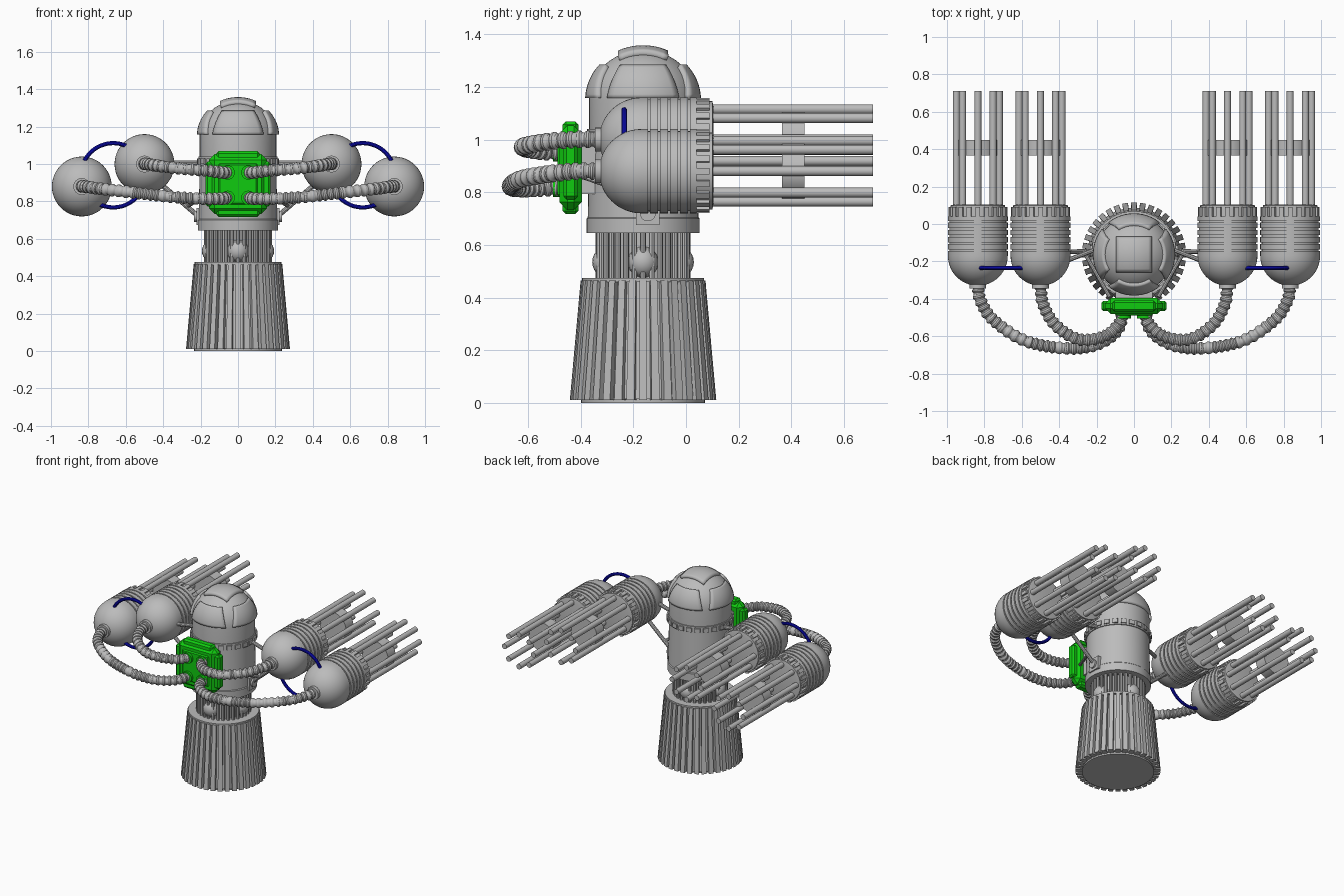
import bpy, bmesh, math
from math import sin, cos, pi, radians, sqrt
from mathutils import Vector, Matrix

if "Cube" in bpy.data.objects:
    bpy.data.objects.remove(bpy.data.objects["Cube"])

CY = -0.163                                   # tower axis
TOWER = Matrix.Translation((0, CY, 0))


def material(name, col):
    m = bpy.data.materials.new(name)
    m.use_nodes = True
    m.diffuse_color = (*col, 1)
    m.node_tree.nodes["Principled BSDF"].inputs["Base Color"].default_value = (*col, 1)
    return m


GRAY = material("metal gray", (0.5, 0.5, 0.5))
GREEN = material("bright green", (0.005, 0.6, 0.005))
BLUE = material("deep blue", (0.004, 0.004, 0.55))


def finish(name, bm, mat=GRAY, matrix=Matrix(), angle=35, solid=0):
    bmesh.ops.recalc_face_normals(bm, faces=bm.faces)
    me = bpy.data.meshes.new(name)
    bm.to_mesh(me)
    bm.free()
    me.materials.append(mat)
    ob = bpy.data.objects.new(name, me)
    bpy.context.collection.objects.link(ob)
    ob.matrix_world = matrix
    if solid:
        mod = ob.modifiers.new("thickness", 'SOLIDIFY')
        mod.thickness, mod.offset = solid, 0
    bpy.ops.object.select_all(action='DESELECT')
    ob.select_set(True)
    bpy.context.view_layer.objects.active = ob
    bpy.ops.object.shade_smooth_by_angle(angle=radians(angle))
    return ob


def lathe(bm, profile, n=48):
    """Revolve (radius, height) points around z."""
    verts = [bm.verts.new((r, 0, z)) for r, z in profile]
    edges = [bm.edges.new(p) for p in zip(verts, verts[1:])]
    bmesh.ops.spin(bm, geom=verts + edges, cent=(0, 0, 0), axis=(0, 0, 1),
                   angle=2 * pi, steps=n, use_duplicate=False)
    bmesh.ops.remove_doubles(bm, verts=bm.verts, dist=1e-5)


def add_box(bm, size, loc, turn=0, bevel=0):
    """Box placed at loc, then turned around z."""
    m = Matrix.Rotation(turn, 4, 'Z') @ Matrix.Translation(loc) @ Matrix.Diagonal((*size, 1))
    vs = bmesh.ops.create_cube(bm, size=1, matrix=m)["verts"]
    if bevel:
        edges = list({e for v in vs for e in v.link_edges})
        bmesh.ops.bevel(bm, geom=edges, offset=bevel, segments=1, affect='EDGES')
    return vs


def add_rod(bm, a, b, r, n=10):
    a, b = Vector(a), Vector(b)
    d = b - a
    m = Matrix.Translation((a + b) / 2) @ d.to_track_quat('Z', 'Y').to_matrix().to_4x4()
    bmesh.ops.create_cone(bm, cap_ends=True, segments=n, radius1=r, radius2=r,
                          depth=d.length, matrix=m)


def ring(n):
    return [2 * pi * i / n for i in range(n)]


# Ribbed base with tapered radial fins
bm = bmesh.new()
lathe(bm, [(0, 0), (0.235, 0), (0.235, 0.015), (0.25, 0.015), (0.215, 0.46),
           (0.232, 0.46), (0.232, 0.475), (0, 0.475)])
for a in ring(36):
    for v in add_box(bm, (0.08, 0.031, 0.455), (0.238, 0, 0.238), a):
        if v.co.z > 0.3:
            k = 0.237 / 0.278
            v.co.x, v.co.y = v.co.x * k, v.co.y * k
finish("ribbed_base", bm, matrix=TOWER)

# Neck: core, ring of posts and four rounded bulbs
bm = bmesh.new()
lathe(bm, [(0, 0.46), (0.145, 0.46), (0.145, 0.66), (0, 0.66)])
for a in ring(32):
    c = Vector((0.17 * cos(a), 0.17 * sin(a), 0.46))
    add_rod(bm, c, c + Vector((0, 0, 0.2)), 0.011, 8)
for a in ring(4):
    m = Matrix.Translation((0.135 * cos(a), 0.135 * sin(a), 0.535)) @ Matrix.Diagonal((0.058, 0.058, 0.06, 1))
    bmesh.ops.create_uvsphere(bm, u_segments=20, v_segments=12, radius=1, matrix=m)
finish("neck", bm, matrix=TOWER)

# Body with domed head
RD, HD, ZD = 0.205, 0.19, 1.15
bm = bmesh.new()
dome = [(RD * cos(t * pi / 24), ZD + HD * sin(t * pi / 24)) for t in range(13)]
lathe(bm, [(0, 0.645), (0.215, 0.645), (0.215, 0.7), (0.21, 0.705), (0.205, 0.99),
           (0.212, 0.99), (0.212, 1.04), (0.205, 1.04)] + dome)
finish("body", bm, matrix=TOWER)

# Collar blocks
bm = bmesh.new()
for a in ring(24):
    add_box(bm, (0.02, 0.036, 0.03), (0.21, 0, 1.015), a)
finish("collar_blocks", bm, matrix=TOWER)


def dome_panel(name, point, n=10):
    """Thick panel following the dome; point maps u, v in -1..1 to a position."""
    bm = bmesh.new()
    g = [[bm.verts.new(point(2 * i / n - 1, 2 * j / n - 1)) for j in range(n + 1)]
         for i in range(n + 1)]
    for i in range(n):
        for j in range(n):
            bm.faces.new((g[i][j], g[i + 1][j], g[i + 1][j + 1], g[i][j + 1]))
    finish(name, bm, matrix=TOWER, solid=0.03)


# Raised panels: four around the dome and one on top
for label, a0 in (("left", 0), ("back", pi / 2), ("right", pi), ("front", -pi / 2)):
    def side(u, v, a0=a0):
        a = a0 + u * (0.62 - 0.06 * v)
        t = 0.38 + 0.34 * v
        return (RD * cos(t) * cos(a), RD * cos(t) * sin(a), ZD + HD * sin(t))
    dome_panel("dome_panel_" + label, side)


def crown(u, v):
    x, y = 0.09 * u, 0.09 * v
    return (x, y, ZD + HD * sqrt(1 - (x * x + y * y) / RD ** 2) + 0.003)


dome_panel("dome_panel_top", crown)

# Green power pack on the front, with side and end tabs
bm = bmesh.new()
add_box(bm, (0.31, 0.085, 0.32), (0, -0.438, 0.893), bevel=0.03)
add_box(bm, (0.35, 0.055, 0.24), (0, -0.438, 0.893), bevel=0.012)
add_box(bm, (0.23, 0.06, 0.352), (0, -0.438, 0.893), bevel=0.012)
add_box(bm, (0.21, 0.02, 0.22), (0, -0.478, 0.893), bevel=0.008)
finish("power_pack", bm, GREEN, angle=20)
bm = bmesh.new()
add_box(bm, (0.2, 0.08, 0.2), (0, -0.37, 0.893))
finish("pack_mount", bm)


def smooth_path(pts, steps):
    """Catmull-Rom samples through the points."""
    p = [Vector(q) for q in pts]
    p = [2 * p[0] - p[1]] + p + [2 * p[-1] - p[-2]]
    out = []
    for a, b, c, d in zip(p, p[1:], p[2:], p[3:]):
        for i in range(steps):
            t = i / steps
            out.append(0.5 * (2 * b + (c - a) * t + (2 * a - 5 * b + 4 * c - d) * t ** 2
                              + (3 * b - a - 3 * c + d) * t ** 3))
    return out + [p[-2]]


def hose(name, pts, r):
    """Ribbed hose: an evenly sampled tube with alternating radius."""
    fine = smooth_path(pts, 60)
    path, gap = [fine[0]], 0
    for a, b in zip(fine, fine[1:]):
        gap += (b - a).length
        if gap > 0.0075:
            path.append(b)
            gap = 0
    bm = bmesh.new()
    prev = None
    for i, c in enumerate(path):
        d = path[min(i + 1, len(path) - 1)] - path[max(i - 1, 0)]
        across = d.cross(Vector((0, 0, 1))).normalized()
        up = across.cross(d).normalized()
        rad = r if i % 4 < 2 else r * 0.8
        cur = [bm.verts.new(c + rad * (cos(a) * across + sin(a) * up)) for a in ring(14)]
        if prev:
            for k in range(14):
                bm.faces.new((prev[k], prev[k - 1], cur[k - 1], cur[k]))
        prev = cur
    finish(name, bm, angle=30)


# Pod profile: round nose, stepped bands, inset back
NOSE = [(0.16 * sin(t * pi / 24), -0.17 - 0.16 * cos(t * pi / 24)) for t in range(13)]
BANDS = []
for k in range(5):
    y = -0.145 + k * 0.038
    BANDS += [(0.16, y), (0.152, y), (0.152, y + 0.009), (0.16, y + 0.009)]
POD = NOSE + BANDS + [(0.16, 0.04), (0.146, 0.04), (0.146, 0.1), (0.12, 0.105), (0, 0.105)]
ALONG_Y = Matrix.Rotation(-pi / 2, 4, 'X')


def gun_pod(name, x, z):
    place = Matrix.Translation((x, 0, z)) @ ALONG_Y
    bm = bmesh.new()
    lathe(bm, POD)
    lathe(bm, [(0, -0.345), (0.045, -0.345), (0.045, -0.3), (0, -0.3)], 24)
    for a in ring(20):
        add_box(bm, (0.03, 0.025, 0.05), (0.143, 0, 0.065), a)
    finish(name + "_pod", bm, matrix=place)
    # Eight barrels held by a spacer disc
    bm = bmesh.new()
    for a in ring(8):
        c = Vector((0.115 * cos(a), 0.115 * sin(a), 0.09))
        add_rod(bm, c, c + Vector((0, 0, 0.62)), 0.019, 14)
    add_rod(bm, (0, 0, 0.365), (0, 0, 0.45), 0.105, 32)
    finish(name + "_barrels", bm, matrix=place)


for s, label in ((1, "left"), (-1, "right")):
    gun_pod(label + "_inner", s * 0.5, 1.0)
    gun_pod(label + "_outer", s * 0.835, 0.88)

    # Supply hoses from the pack to the pods
    hose(label + "_inner_hose", [(s * x, y, z) for x, y, z in (
        (0.055, -0.46, 0.955), (0.085, -0.54, 0.955), (0.17, -0.605, 0.965), (0.3, -0.615, 0.975),
        (0.42, -0.54, 0.99), (0.485, -0.43, 1.0), (0.5, -0.33, 1.0))], 0.034)
    hose(label + "_outer_hose", [(s * x, y, z) for x, y, z in (
        (0.055, -0.46, 0.82), (0.09, -0.57, 0.815), (0.2, -0.645, 0.815), (0.36, -0.665, 0.825),
        (0.58, -0.625, 0.85), (0.75, -0.515, 0.87), (0.82, -0.41, 0.88), (0.835, -0.33, 0.88))], 0.034)

    # Hose sockets on the pack
    bm = bmesh.new()
    for z in (0.955, 0.82):
        add_rod(bm, (s * 0.055, -0.45, z), (s * 0.055, -0.505, z), 0.038, 20)
    finish(label + "_hose_sockets", bm, GREEN)

    # Blue cable loop linking the two pods
    bpy.ops.mesh.primitive_torus_add(location=(s * 0.667, -0.235, 0.94), rotation=(pi / 2, 0, 0),
                                     major_radius=0.172, minor_radius=0.011,
                                     major_segments=48, minor_segments=10)
    cable = bpy.context.object
    cable.name = label + "_cable_loop"
    cable.data.materials.append(BLUE)
    bpy.ops.object.shade_smooth_by_angle()

    # Struts and mounting plate between body and inner pod
    bm = bmesh.new()
    add_rod(bm, (s * 0.19, -0.13, 1.005), (s * 0.37, -0.2, 1.005), 0.013)
    add_rod(bm, (s * 0.2, -0.145, 0.71), (s * 0.42, -0.15, 0.9), 0.013)
    add_rod(bm, (s * 0.13, -0.39, 0.86), (s * 0.27, -0.145, 0.775), 0.011)
    add_box(bm, (0.03, 0.09, 0.09), (s * 0.208, -0.145, 0.72))
    add_rod(bm, (s * 0.2, -0.145, 0.72), (s * 0.235, -0.145, 0.72), 0.03, 20)
    finish(label + "_struts", bm)
